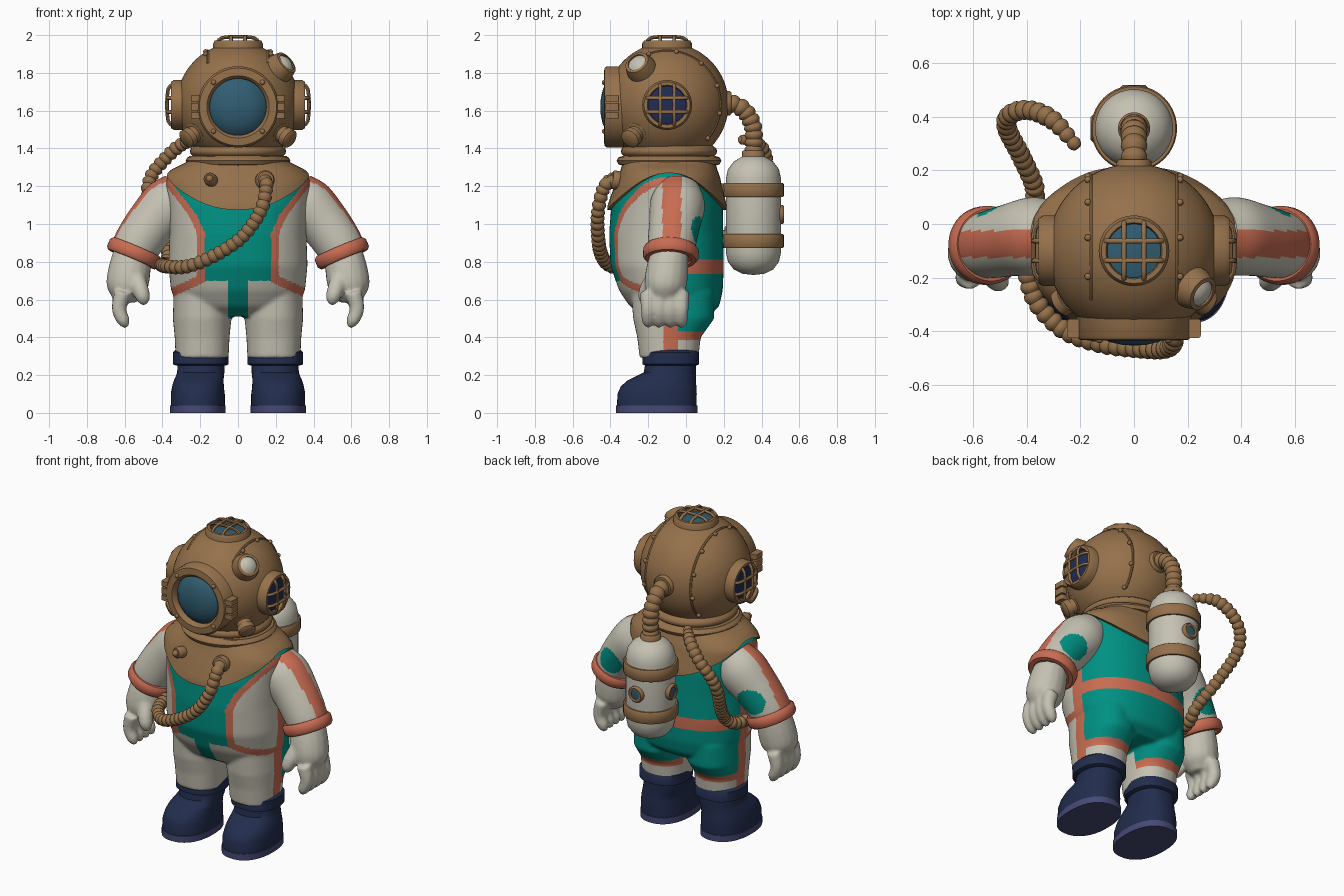
import bpy, bmesh, math
from mathutils import Vector, Matrix

if "Cube" in bpy.data.objects:
    bpy.data.objects.remove(bpy.data.objects["Cube"])

COLOURS = {
    "bronze": (0.30, 0.165, 0.07), "canvas": (0.56, 0.54, 0.45), "teal": (0.0, 0.28, 0.225),
    "coral": (0.58, 0.15, 0.085), "navy": (0.016, 0.026, 0.075), "sole_blue": (0.06, 0.068, 0.18),
    "glass": (0.03, 0.11, 0.165), "dark_glass": (0.015, 0.025, 0.09),
}
MATS = {}
for key, rgb in COLOURS.items():
    MATS[key] = bpy.data.materials.new(key)
    MATS[key].diffuse_color = (*rgb, 1)


# ---------- helpers: each shape is a list of rings, skinned by part() ----------
def part(name, mat, *shapes, mirror=False, voxel=0, rule=None):
    bm = bmesh.new()
    for rings in shapes:
        rows = [[bm.verts.new(p) for p in r] for r in rings]
        n = len(rows[0])
        for a, b in zip(rows, rows[1:]):
            for i in range(n):
                bm.faces.new((a[i], a[(i + 1) % n], b[(i + 1) % n], b[i]))
        if (rings[0][0] - rings[-1][0]).length > 1e-5:
            for r in (rows[0], rows[-1]):
                if (r[0].co - r[n // 2].co).length > 1e-4:
                    bm.faces.new(r)
    bmesh.ops.remove_doubles(bm, verts=bm.verts, dist=1e-5)
    bmesh.ops.recalc_face_normals(bm, faces=bm.faces)
    me = bpy.data.meshes.new(name)
    bm.to_mesh(me)
    bm.free()
    ob = bpy.data.objects.new(name, me)
    bpy.context.collection.objects.link(ob)
    if voxel:  # blend the shapes into one skin
        rm = ob.modifiers.new("blend", "REMESH")
        rm.mode, rm.voxel_size = "VOXEL", voxel
        sm = ob.modifiers.new("soften", "SMOOTH")
        sm.factor, sm.iterations = 0.5, 8
        me = bpy.data.meshes.new_from_object(ob.evaluated_get(bpy.context.evaluated_depsgraph_get()))
        ob.modifiers.clear()
        ob.data = me
    me.materials.clear()
    names = [mat] if not rule else ["canvas", "teal", "coral"]
    for m in names:
        me.materials.append(MATS[m])
    if rule:
        for f in me.polygons:
            f.material_index = names.index(rule(f.center, f.normal))
    me.shade_smooth()
    me.set_sharp_from_angle(angle=math.radians(45))
    if mirror:
        mm = ob.modifiers.new("mirror", "MIRROR")
        mm.use_axis[0], mm.use_mirror_merge = True, False
    return ob


def oval(z, cx, cy, rx, ry, p=2.3, n=64):
    out = []
    for i in range(n):
        c, s = math.cos(2 * math.pi * i / n), math.sin(2 * math.pi * i / n)
        out.append(Vector((cx + rx * math.copysign(abs(c) ** (2 / p), c),
                           cy + ry * math.copysign(abs(s) ** (2 / p), s), z)))
    return out


def loft(sections, **kw):
    return [oval(*s, **kw) for s in sections]


def lathe(profile, loc=(0, 0, 0), axis=(0, 0, 1), n=40):
    m = Matrix.Translation(loc) @ Vector(axis).to_track_quat("Z", "Y").to_matrix().to_4x4()
    return [[m @ Vector((r * math.cos(2 * math.pi * i / n), r * math.sin(2 * math.pi * i / n), h))
             for i in range(n)] for r, h in profile]


def sweep(pts, step=0.02, n=16, rib=0.0):
    """Tube through (x, y, z, radius) points, optionally ribbed."""
    P = [Vector(p) for p in pts]
    P = [2 * P[0] - P[1]] + P + [2 * P[-1] - P[-2]]
    path = []
    for a, b, c, d in zip(P, P[1:], P[2:], P[3:]):
        k = max(2, int((c - b).length / step))
        for j in range(k):
            t = j / k
            path.append(0.5 * (2 * b + (c - a) * t + (2 * a - 5 * b + 4 * c - d) * t * t
                               + (3 * b - a - 3 * c + d) * t ** 3))
    path.append(P[-2])
    rings, u = [], Vector((0.1, 1, 0.05))
    for i, q in enumerate(path):
        t = (path[min(i + 1, len(path) - 1)] - path[max(i - 1, 0)]).to_3d().normalized()
        u = (u - t * u.dot(t)).normalized()
        v = t.cross(u)
        r = max(q.w, 0.003) - rib * (1 - abs(math.sin(math.pi * i / 4)))
        rings.append([q.to_3d() + r * (u * math.cos(2 * math.pi * k / n) + v * math.sin(2 * math.pi * k / n))
                      for k in range(n)])
    return rings


def ball(loc, r, n=10):
    return lathe([(r * math.sin(math.pi * i / 6), -r * math.cos(math.pi * i / 6)) for i in range(7)], loc, n=n)


def disc(r, h0, h1):
    return [(0, h0), (r, h0), (r, h1 - 0.008), (r - 0.008, h1), (0, h1)]


# ---------- suit body: torso and legs blended, painted by rule ----------
TORSO = [(0.51, -0.05, 0.24, 0.16), (0.56, -0.06, 0.32, 0.235), (0.65, -0.08, 0.355, 0.275), (0.78, -0.10, 0.368, 0.30),
         (0.95, -0.105, 0.362, 0.302), (1.10, -0.10, 0.37, 0.295), (1.20, -0.095, 0.385, 0.265),
         (1.25, -0.09, 0.375, 0.25), (1.29, -0.09, 0.33, 0.235), (1.33, -0.09, 0.25, 0.225), (1.38, -0.09, 0.23, 0.21)]


def section(z, grow=0.0):
    for a, b in zip(TORSO, TORSO[1:]):
        if z <= b[0]:
            t = (z - a[0]) / (b[0] - a[0])
            cy, rx, ry = (a[i] + (b[i] - a[i]) * t for i in (1, 2, 3))
            return z, 0, cy, rx + grow, ry + grow


def leg(s):
    return loft([(z, 0.19 * s, cy, rx, ry) for z, cy, rx, ry in
                 ((0.29, -0.09, 0.14, 0.155), (0.40, -0.09, 0.145, 0.168), (0.50, -0.065, 0.155, 0.215),
                  (0.64, -0.07, 0.15, 0.22))])


def body_rule(c, n):
    x, y, z = abs(c.x), c.y, c.z
    if y > -0.04:
        if z < 0.385:
            return "canvas"
        return "coral" if z < 0.43 or 0.74 < z < 0.815 else "teal"
    if y > -0.12 and x > 0.22 and z < 0.95:
        return "coral"
    edge = 0.175 if z < 0.95 else 0.175 + 0.45 * (z - 0.95) if z < 1.05 else 0.22 + 0.78 * (z - 1.05)
    if x > edge and abs(z - 0.71 + 0.45 * (x - 0.19)) < 0.025:
        return "coral"
    if z < 0.70:
        return "teal" if x < 0.05 and z > 0.5 else "canvas"
    return "teal" if x < edge else "coral" if x < edge + 0.042 else "canvas"


part("suit_body", "canvas", loft([section(0.511 + 0.868 * i / 40) for i in range(41)]), leg(1), leg(-1),
     voxel=0.0095, rule=body_rule)


# ---------- arms, cuffs, gloves ----------
def arm_rule(c, n):
    if n.x > 0.15 and -0.125 < c.y < -0.025:
        return "coral"
    oval_d = Vector(((c.x - 0.50) / 0.09, (c.y - 0.06) / 0.09, (c.z - 0.96) / 0.08)).length
    return "teal" if n.y > 0.2 and oval_d < 1 else "canvas"


part("sleeve", "canvas", sweep([(0.30, -0.04, 1.17, 0.12), (0.37, -0.045, 1.10, 0.145), (0.46, -0.06, 1.0, 0.135),
     (0.53, -0.075, 0.9, 0.127), (0.565, -0.08, 0.83, 0.12)], 0.01, 72), mirror=True, rule=arm_rule)
part("cuff", "coral", lathe([(0.11, -0.035), (0.135, -0.035), (0.147, -0.02), (0.147, 0.02), (0.135, 0.035),
     (0.11, 0.035), (0.11, -0.035)], (0.55, -0.08, 0.845), (0.38, -0.05, -0.9)), mirror=True)
part("glove", "canvas",
     sweep([(0.56, -0.085, 0.85, 0.1), (0.575, -0.1, 0.75, 0.113), (0.59, -0.11, 0.66, 0.108), (0.60, -0.11, 0.59, 0.06)]),
     sweep([(0.55, -0.15, 0.74, 0.05), (0.515, -0.205, 0.65, 0.044), (0.50, -0.215, 0.60, 0.036), (0.495, -0.215, 0.57, 0.012)]),
     *[sweep([(0.61, y, 0.64, 0.045), (0.63, y, 0.55, 0.039), (0.605, y, 0.485, 0.034), (0.59, y, 0.452, 0.012)])
       for y in (-0.2, -0.142, -0.083, -0.025)], mirror=True, voxel=0.01)

# ---------- boots ----------
part("boot", "navy", loft([(0.04, 0.213, -0.155, 0.143, 0.21), (0.10, 0.213, -0.153, 0.143, 0.21),
     (0.14, 0.212, -0.145, 0.137, 0.2), (0.17, 0.208, -0.13, 0.132, 0.182), (0.195, 0.202, -0.105, 0.127, 0.158),
     (0.215, 0.197, -0.085, 0.125, 0.138), (0.27, 0.195, -0.08, 0.125, 0.135)]), mirror=True)
part("boot_cuff", "navy", loft([(0.25, 0.197, -0.08, 0.13, 0.135), (0.258, 0.197, -0.08, 0.148, 0.15),
     (0.32, 0.197, -0.08, 0.148, 0.15), (0.332, 0.197, -0.08, 0.135, 0.14)]), mirror=True)
part("boot_sole", "sole_blue", loft([(0, 0.213, -0.155, 0.147, 0.215), (0.04, 0.213, -0.155, 0.147, 0.215)]), mirror=True)


# ---------- breastplate and neck rings ----------
def plate_ring(s, grow):
    out = []
    for i in range(64):
        drop = 1.075 + 0.195 * math.cos(2 * math.pi * i / 64) ** 2
        out.append(oval(*section(1.36 + (drop - 1.36) * s, grow))[i])
    return out


part("breastplate", "bronze", [plate_ring(i / 12, 0.02) for i in range(13)]
     + [plate_ring(1 - i / 12, -0.01) for i in range(13)] + [plate_ring(0, 0.02)])
part("neck_rings", "bronze", lathe([(0.18, 1.45), (0.225, 1.42), (0.25, 1.40), (0.255, 1.385), (0.25, 1.37),
     (0.24, 1.362), (0.268, 1.352), (0.278, 1.335), (0.268, 1.315), (0.2, 1.30)], (0, -0.09, 0)))
part("breastplate_bolt", "bronze", lathe(disc(0.034, 0, 0.055), (-0.14, -0.36, 1.23), (-0.2, -1, 0.2), 16),
     lathe(disc(0.05, 0, 0.035), (0.14, -0.36, 1.23), (0.2, -1, 0.2), 16),
     ball((-0.15, -0.42, 1.24), 0.02))

# ---------- helmet ----------
C, R = Vector((0, -0.1, 1.635)), 0.325
part("helmet", "bronze", lathe([(R * math.sin(math.pi * i / 32), -R * math.cos(math.pi * i / 32)) for i in range(33)], C, n=64))
arc = [(0.16, C.y + 0.282 * math.cos(a), C.z + 0.282 * math.sin(a))
       for a in (math.radians(d) for d in range(-40, 131, 10))]
part("helmet_seam", "bronze", sweep([(*p, 0.007) for p in arc], n=6),
     *[ball((p[0] + 0.012, p[1], p[2]), 0.013) for p in arc[::3]], mirror=True)

# front window with bolts and hinges
F, FRONT = (0, 0, 1.62), (0, -1, 0)
part("front_window_frame", "bronze", lathe([(0.15, 0.28), (0.215, 0.28), (0.215, 0.42), (0.205, 0.432), (0.165, 0.435),
     (0.15, 0.42), (0.15, 0.28)], F, FRONT, 56),
     *[ball((0.183 * math.cos(a), -0.432, 1.62 + 0.183 * math.sin(a)), 0.014)
       for a in (math.radians(45 * k + 45) for k in range(8)) if abs(math.sin(a)) > 0.5 and abs(math.cos(a)) > 0.1])
part("front_window_glass", "glass", lathe([(0.156, 0.395), (0.13, 0.422), (0.09, 0.441), (0.045, 0.451), (0, 0.454)], F, FRONT, 48))
part("window_hinge", "bronze", *[loft([(z - h, 0.222, -0.39, 0.028, 0.036), (z + h, 0.222, -0.39, 0.028, 0.036)], p=6, n=32)
     for z, h in ((1.575, 0.016), (1.62, 0.02), (1.665, 0.016))], mirror=True)


# caged portholes on the sides and top
def porthole(name, loc, axis, glass, mirror):
    m = Matrix.Translation(loc) @ Vector(axis).to_track_quat("Z", "Y").to_matrix().to_4x4()
    bars = []
    for k in (-0.037, 0.037):
        for swap in (0, 1):
            pts = []
            for t in (-0.11, -0.085, 0, 0.085, 0.11):
                h = 0.34 if abs(t) > 0.1 else 0.365 if t else 0.372
                pts.append((*(m @ Vector((t, k, h) if swap else (k, t, h))), 0.0095))
            bars.append(sweep(pts, n=8))
    part(name + "_frame", "bronze", lathe([(0.1, 0.27), (0.132, 0.27), (0.132, 0.335), (0.122, 0.352), (0.105, 0.352),
         (0.1, 0.34), (0.1, 0.27)], loc, axis), *bars, mirror=mirror)
    part(name + "_glass", glass, lathe([(0.103, 0.328), (0.06, 0.338), (0, 0.342)], loc, axis), mirror=mirror)


porthole("side_porthole", (0.004, -0.1, 1.63), (1, 0, 0), "dark_glass", True)
porthole("top_porthole", (0, -0.1, 1.62), (0, 0, 1), "glass", False)

# lamp and cheek valves
LAMP = (0.24, -0.15, 0.205)
part("lamp_housing", "bronze", lathe([(0.05, 0.28), (0.082, 0.28), (0.08, 0.33), (0.066, 0.375), (0.05, 0.378),
     (0.05, 0.28)], C, LAMP))
part("lamp_lens", "canvas", lathe([(0.052, 0.368), (0.03, 0.385), (0, 0.39)], C, LAMP))
part("cheek_valve", "bronze", lathe([(0, 0.28), (0.06, 0.28), (0.06, 0.32), (0.045, 0.325), (0.045, 0.35), (0.052, 0.352),
     (0.052, 0.385), (0.04, 0.395), (0, 0.395)], C, (0.25, -0.18, -0.17), 24), mirror=True)

# ---------- air tank ----------
T = (0, 0.357, 0)
part("air_tank", "canvas", lathe([(0, 0.73), (0.06, 0.737), (0.105, 0.76), (0.135, 0.80), (0.146, 0.85), (0.146, 1.24),
     (0.135, 1.29), (0.105, 1.33), (0.06, 1.357), (0, 1.365)], T))
part("tank_band", "bronze", *[lathe([(0.14, z - 0.037), (0.156, z - 0.037), (0.161, z - 0.03), (0.161, z + 0.03),
     (0.156, z + 0.037), (0.14, z + 0.037)], T) for z in (0.91, 1.18)],
     *[lathe(disc(0.035, 0, 0.1), (0, 0.14, z), (0, 1, 0), 16) for z in (0.91, 1.18)])
for d, nm in (((0, 1, 0), "rear"), ((-1, 0, 0), "side")):
    g = (0, 0.357, 1.05)
    part(nm + "_gauge", "bronze", lathe([(0.03, 0.13), (0.05, 0.13), (0.05, 0.155), (0.042, 0.163), (0.03, 0.16),
         (0.03, 0.13)], g, d, 24))
    part(nm + "_gauge_face", "glass", lathe([(0.032, 0.154), (0, 0.157)], g, d, 24))

# ---------- ribbed hoses ----------
part("tank_hose", "bronze", sweep([(*p, 0.05) for p in ((0, 0.19, 1.64), (0, 0.25, 1.635), (0, 0.31, 1.60),
     (0, 0.35, 1.53), (0, 0.36, 1.45), (0, 0.357, 1.35))], 0.01, 20, 0.01),
     lathe(disc(0.065, 0, 0.04), (0, 0.2, 1.64), (0, 1, 0)), lathe(disc(0.06, 1.335, 1.39), T))
part("long_hose", "bronze", sweep([(*p, 0.038) for p in ((0.14, -0.37, 1.23), (0.15, -0.43, 1.20), (0.12, -0.465, 1.07),
     (0.02, -0.465, 0.93), (-0.13, -0.445, 0.83), (-0.27, -0.39, 0.775), (-0.375, -0.27, 0.775), (-0.405, -0.1, 0.785),
     (-0.385, 0.04, 0.79), (-0.37, 0.13, 0.85), (-0.42, 0.25, 0.98), (-0.475, 0.36, 1.14), (-0.46, 0.41, 1.25),
     (-0.39, 0.425, 1.34), (-0.30, 0.385, 1.42))] + [(-0.21, 0.285, 1.45, 0.025)], 0.0095, 16, 0.009))

for m in bpy.data.materials:
    if m.users and not m.is_grease_pencil:
        m.use_nodes = True
        m.node_tree.nodes["Principled BSDF"].inputs["Base Color"].default_value = m.diffuse_color
